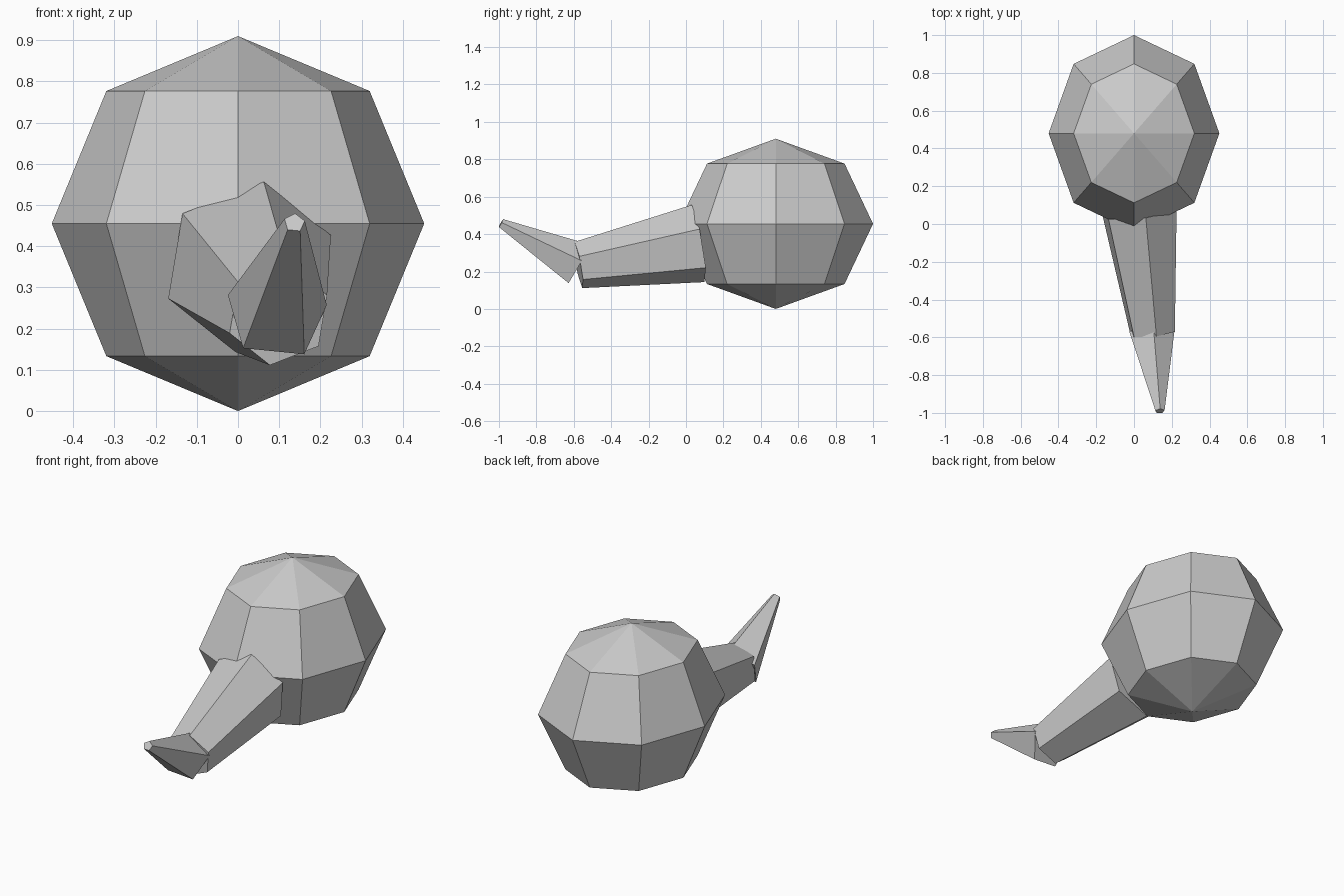
import bpy, bmesh, math
from mathutils import Vector, Matrix

if "Cube" in bpy.data.objects:
    bpy.data.objects.remove(bpy.data.objects["Cube"])

grey = bpy.data.materials.new("plain grey")
grey.diffuse_color = (0.6, 0.6, 0.6, 1)
grey.use_nodes = True
grey.node_tree.nodes["Principled BSDF"].inputs["Base Color"].default_value = grey.diffuse_color


def finish(name, bm):
    bmesh.ops.recalc_face_normals(bm, faces=bm.faces)
    mesh = bpy.data.meshes.new(name)
    bm.to_mesh(mesh)
    bm.free()
    mesh.materials.append(grey)
    obj = bpy.data.objects.new(name, mesh)
    bpy.context.collection.objects.link(obj)
    return obj


def frustum(name, start, end, r1, r2, sides, up):
    """Capped tapered prism from start to end; first corner points along up."""
    a, b = Vector(start), Vector(end)
    axis = (b - a).normalized()
    v = Vector(up)
    v = (v - axis * v.dot(axis)).normalized()
    u = axis.cross(v)
    bm = bmesh.new()
    rings = []
    for c, r in ((a, r1), (b, r2)):
        ring = []
        for i in range(sides):
            t = 2 * math.pi * i / sides
            ring.append(bm.verts.new(c + r * (v * math.cos(t) + u * math.sin(t))))
        rings.append(ring)
    for i in range(sides):
        j = (i + 1) % sides
        bm.faces.new((rings[0][i], rings[0][j], rings[1][j], rings[1][i]))
    for ring in rings:
        bm.faces.new(ring)
    return finish(name, bm)


# Body: low-poly egg-shaped ball
bm = bmesh.new()
bmesh.ops.create_uvsphere(bm, u_segments=8, v_segments=4, radius=1,
                          matrix=Matrix.Translation((0, 0.48, 0.455))
                          @ Matrix.Diagonal((0.452, 0.52, 0.455, 1)))
finish("body", bm)

# Neck: six-sided taper, sunk into the body
frustum("neck", (0.028, 0.065, 0.35), (0.098, -0.575, 0.235), 0.212, 0.127, 6, (0.146, 0, 1))

# Tip: five-sided taper bending upward
frustum("tip", (0.093, -0.582, 0.235), (0.137, -0.99, 0.457), 0.127, 0.026, 5, (0.1, 0, 1))
